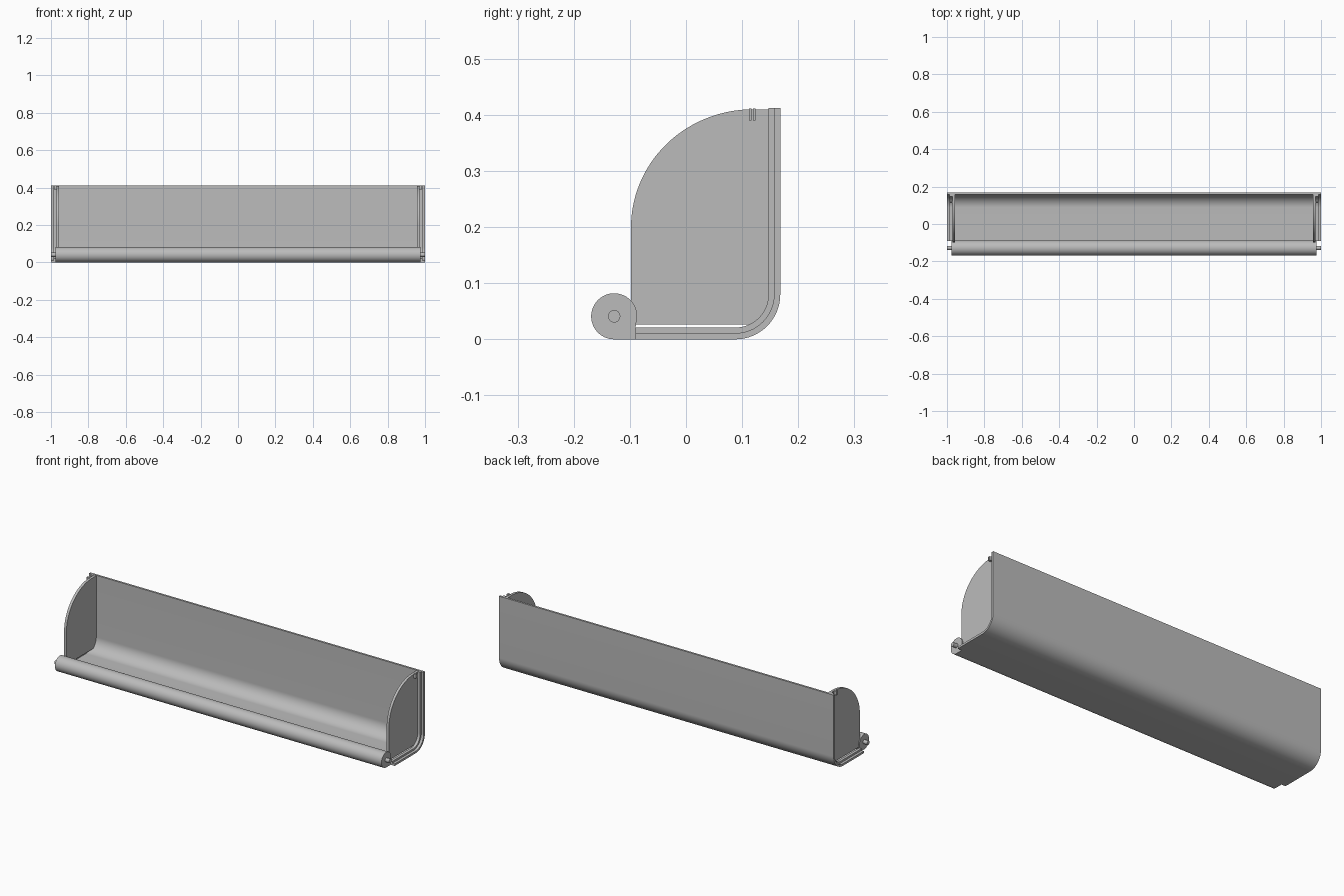
import bpy, bmesh, math

if "Cube" in bpy.data.objects:
    bpy.data.objects.remove(bpy.data.objects["Cube"])

grey = bpy.data.materials.new("plain_grey")
grey.diffuse_color = (0.5, 0.5, 0.5, 1)
grey.use_nodes = True
grey.node_tree.nodes["Principled BSDF"].inputs["Base Color"].default_value = grey.diffuse_color


def arc(cy, cz, r, a0, a1, n=20):
    """Points on an arc in the YZ plane, angles in degrees."""
    return [(cy + r * math.cos(math.radians(a0 + (a1 - a0) * i / n)),
             cz + r * math.sin(math.radians(a0 + (a1 - a0) * i / n))) for i in range(n + 1)]


def extrude(name, profile, x0, x1):
    """Extrude a closed YZ profile along X from x0 to x1."""
    bm = bmesh.new()
    a = [bm.verts.new((x0, y, z)) for y, z in profile]
    b = [bm.verts.new((x1, y, z)) for y, z in profile]
    bm.faces.new(a)
    bm.faces.new(b[::-1])
    n = len(a)
    for i in range(n):
        j = (i + 1) % n
        bm.faces.new((a[j], a[i], b[i], b[j]))
    bmesh.ops.recalc_face_normals(bm, faces=bm.faces)
    me = bpy.data.meshes.new(name)
    bm.to_mesh(me)
    bm.free()
    me.materials.append(grey)
    ob = bpy.data.objects.new(name, me)
    bpy.context.collection.objects.link(ob)
    bpy.ops.object.select_all(action='DESELECT')
    bpy.context.view_layer.objects.active = ob
    ob.select_set(True)
    bpy.ops.object.shade_smooth_by_angle(angle=math.radians(30))
    return ob


FRONT, BACK, TOP = -0.09, 0.168, 0.412
R = 0.08                        # outer bend radius
CY, CZ = BACK - R, R            # bend centre


def bent_strip(d0, d1):
    """L-shaped strip between two depths measured in from the outer skin."""
    outer = [(FRONT, d0)] + arc(CY, CZ, R - d0, -90, 0) + [(BACK - d0, TOP)]
    inner = [(BACK - d1, TOP)] + arc(CY, CZ, R - d1, 0, -90) + [(FRONT, d1)]
    return outer + inner


# Bent floor and back wall
extrude("tray_shell", bent_strip(0, 0.011), -1, 1)

# Front rounded bar, blended into the floor along its underside
bar = arc(-0.128, 0.041, 0.041, 0, 270, 48) + [(FRONT, 0), (FRONT, 0.021)]
extrude("front_bar", bar, -0.976, 0.976)

# End panel outline: straight front, big quarter round, bend matched to the shell
panel = ([(-0.098, 0.026), (0.129, 0.026)]
         + arc(CY, CZ, R - 0.011, -50, 0, 12)
         + [(BACK - 0.011, 0.41)]
         + arc(0.12, 0.205, 0.205, 90, 157, 20)
         + arc(0.12, 0.205, 0.218, 165, 180, 4))
panel = ([(-0.098, 0.026), (0.129, 0.026)]
         + arc(CY, CZ, R - 0.011, -50, 0, 12)
         + [(BACK - 0.011, 0.41)]
         + [(0.12 + 0.218 * math.cos(math.radians(t)),
             0.2 + 0.21 * math.sin(math.radians(t))) for t in range(90, 181, 3)])

# Parts repeated at both ends
for side, s in (("left", -1), ("right", 1)):
    extrude(side + "_end_panel", panel, s * 0.957, s * 0.971)
    extrude(side + "_rail", bent_strip(0.011, 0.021), s * 0.971, s * 0.986)
    extrude(side + "_pin", arc(-0.128, 0.041, 0.011, 0, 345, 23), s * 0.97, s)
    # Small catch made of two ribs near the top of the panel
    for i, y in enumerate((0.112, 0.119)):
        extrude(f"{side}_catch_{i + 1}",
                [(y, 0.39), (y + 0.005, 0.39), (y + 0.005, 0.411), (y, 0.411)],
                s * 0.968, s * 0.985)
